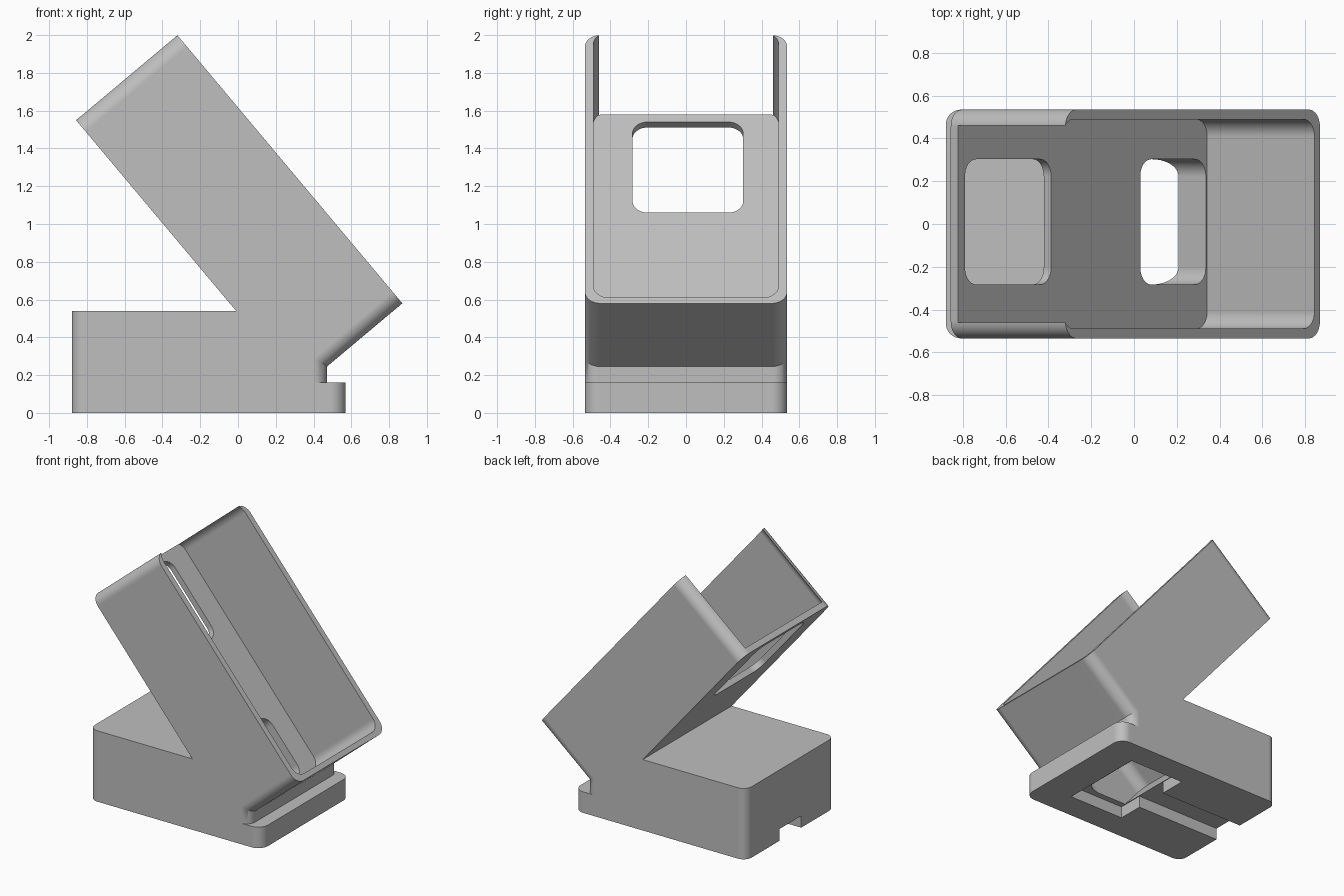
import bpy
import bmesh
import math
from mathutils import Matrix, Vector

cube = bpy.data.objects.get("Cube")
if cube:
    bpy.data.objects.remove(cube, do_unlink=True)

# Single matte grey
grey = bpy.data.materials.new("plain grey")
grey.use_nodes = True
colour = (0.52, 0.52, 0.52, 1)
grey.diffuse_color = colour
grey.node_tree.nodes["Principled BSDF"].inputs["Base Color"].default_value = colour

# Frames: upright, and the cradle leaning back (length, width, depth axes)
UPRIGHT = Matrix.Identity(4)
LEAN = math.radians(50)
U = Vector((-math.cos(LEAN), 0, math.sin(LEAN)))
V = Vector((0, 1, 0))
TILTED = Matrix((U, V, U.cross(V))).transposed().to_4x4()
TILTED.translation = (0.87, 0, 0.58)


def prism(name, frame, a, b, c, radius=0.0, steps=10):
    """Rounded rectangle over ranges a and b, extruded over range c."""
    outline = []
    corners = [(a[1], b[1], -1, -1), (a[0], b[1], 1, -1),
               (a[0], b[0], 1, 1), (a[1], b[0], -1, 1)]
    for i, (x, y, sx, sy) in enumerate(corners):
        if not radius:
            outline.append((x, y))
            continue
        for k in range(steps + 1):
            t = math.pi / 2 * (i + k / steps)
            outline.append((x + radius * (sx + math.cos(t)),
                            y + radius * (sy + math.sin(t))))
    bm = bmesh.new()
    face = bm.faces.new([bm.verts.new((x, y, c[0])) for x, y in outline])
    ext = bmesh.ops.extrude_face_region(bm, geom=[face])
    top = [v for v in ext["geom"] if isinstance(v, bmesh.types.BMVert)]
    bmesh.ops.translate(bm, verts=top, vec=(0, 0, c[1] - c[0]))
    bmesh.ops.transform(bm, matrix=frame, verts=bm.verts)
    bmesh.ops.recalc_face_normals(bm, faces=bm.faces)
    mesh = bpy.data.meshes.new(name)
    bm.to_mesh(mesh)
    bm.free()
    mesh.materials.append(grey)
    obj = bpy.data.objects.new(name, mesh)
    bpy.context.collection.objects.link(obj)
    return obj


def combine(target, tool, operation):
    """Apply a boolean and discard the tool."""
    tool.hide_render = True
    mod = target.modifiers.new(operation.lower(), "BOOLEAN")
    mod.operation = operation
    mod.solver = "EXACT"
    mod.object = tool
    bpy.ops.object.modifier_apply(modifier=mod.name)
    bpy.data.objects.remove(tool, do_unlink=True)


SIDE = (-0.535, 0.535)
HOLE = (-0.283, 0.303)

# Base block
stand = prism("dock_stand", UPRIGHT, (-0.88, 0.47), SIDE, (0, 0.54), 0.07)
bpy.ops.object.select_all(action="DESELECT")
bpy.context.view_layer.objects.active = stand
stand.select_set(True)

# Front foot and leaning cradle body
combine(stand, prism("front_foot", UPRIGHT, (-0.2, 0.57), SIDE, (0, 0.16), 0.08), "UNION")
combine(stand, prism("cradle", TILTED, (0, 1.853), SIDE, (0, 0.70), 0.08), "UNION")

# Cradle pocket, window, cable tunnel, underside recess and rear cable channel
cutters = [
    prism("pocket", TILTED, (0.04, 1.871), (-0.49, 0.49), (-0.2, 0.655), 0.08),
    prism("window", TILTED, (1.176, 1.803), HOLE, (0.6, 0.8), 0.08),
    prism("cable_tunnel", TILTED, (0.05, 0.527), HOLE, (0.6, 1.1), 0.08),
    prism("underside_recess", UPRIGHT, (-0.16, 0.31), (-0.33, 0.34), (-0.2, 0.09)),
    prism("cable_channel", UPRIGHT, (-1, 0), (-0.13, 0.13), (-0.15, 0.09)),
]
for cutter in cutters:
    combine(stand, cutter, "DIFFERENCE")

# Smooth rounded corners with crisp edges and flat faces
bpy.ops.object.shade_smooth_by_angle(angle=math.radians(30))
normals = stand.modifiers.new("flat faces", "WEIGHTED_NORMAL")
normals.keep_sharp = True
